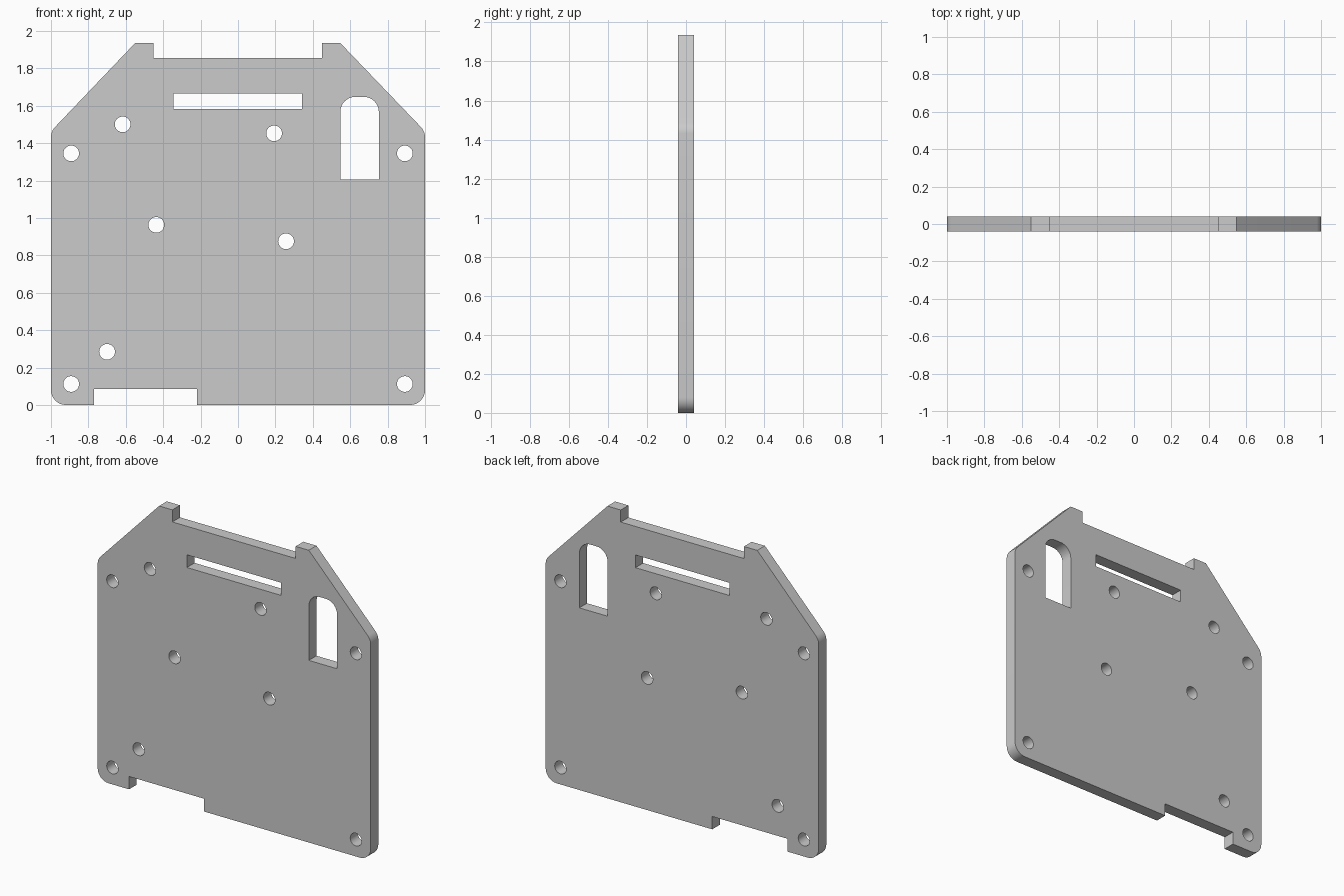
import bpy, bmesh, math
from mathutils import Vector, Matrix

HALF_THICKNESS = 0.04
HOLE_RADIUS = 0.042
CORNER = 0.08

if "Cube" in bpy.data.objects:
    bpy.data.objects.remove(bpy.data.objects["Cube"], do_unlink=True)


def rounded(corners, steps=8):
    """Polygon from (x, z, fillet radius) corners, as a list of 2D points."""
    points = []
    for i, (x, z, radius) in enumerate(corners):
        p = Vector((x, z))
        if not radius:
            points.append(p)
            continue
        a = (Vector(corners[i - 1][:2]) - p).normalized()
        b = (Vector(corners[(i + 1) % len(corners)][:2]) - p).normalized()
        half = a.angle(b) / 2
        centre = p + (a + b).normalized() * radius / math.sin(half)
        start = p + a * radius / math.tan(half) - centre
        sweep = start.angle_signed(p + b * radius / math.tan(half) - centre)
        for s in range(steps + 1):
            # angle_signed is clockwise-positive
            turn = Matrix.Rotation(-sweep * s / steps, 2)
            points.append(centre + turn @ start)
    return points


def circle(x, z, radius, sides=32):
    return [Vector((x + radius * math.cos(math.tau * i / sides),
                    z + radius * math.sin(math.tau * i / sides)))
            for i in range(sides)]


def box(x0, x1, z0, z1, top_radius=0):
    return rounded([(x0, z0, 0), (x1, z0, 0), (x1, z1, top_radius), (x0, z1, top_radius)])


def plate(name, loops):
    """Extrude the first loop, with the other loops as through holes."""
    curve = bpy.data.curves.new(name + "_profile", 'CURVE')
    curve.dimensions = '2D'
    curve.fill_mode = 'BOTH'
    curve.extrude = HALF_THICKNESS
    for loop in loops:
        spline = curve.splines.new('POLY')
        spline.points.add(len(loop) - 1)
        for point, co in zip(spline.points, loop):
            point.co = (co.x, co.y, 0, 1)
        spline.use_cyclic_u = True
    helper = bpy.data.objects.new(name + "_profile", curve)
    bpy.context.collection.objects.link(helper)
    bpy.context.view_layer.update()
    graph = bpy.context.evaluated_depsgraph_get()
    mesh = bpy.data.meshes.new_from_object(helper.evaluated_get(graph))
    bpy.data.objects.remove(helper, do_unlink=True)
    bpy.data.curves.remove(curve)

    # Stand the plate upright and weld caps to walls
    bm = bmesh.new()
    bm.from_mesh(mesh)
    bmesh.ops.rotate(bm, verts=bm.verts, matrix=Matrix.Rotation(math.pi / 2, 3, 'X'))
    bmesh.ops.remove_doubles(bm, verts=bm.verts, dist=0.0002)
    bmesh.ops.recalc_face_normals(bm, faces=bm.faces)
    bm.to_mesh(mesh)
    bm.free()
    mesh.name = name
    obj = bpy.data.objects.new(name, mesh)
    bpy.context.collection.objects.link(obj)
    return obj


# Outer outline with top recess, sloped shoulders and bottom notch
outline = rounded([
    (-1, 0, CORNER), (-0.77, 0, 0), (-0.77, 0.085, 0), (-0.22, 0.085, 0), (-0.22, 0, 0),
    (1, 0, CORNER), (1, 1.463, CORNER), (0.547, 1.935, 0),
    (0.45, 1.935, 0), (0.45, 1.855, 0), (-0.453, 1.855, 0), (-0.453, 1.935, 0),
    (-0.55, 1.935, 0), (-1, 1.463, CORNER),
])

# Long slot and round-topped window
slot = box(-0.346, 0.342, 1.582, 1.666)
window = box(0.547, 0.753, 1.206, 1.647, CORNER)

# Corner mounting holes and scattered inner holes
mounts = [(side * 0.892, z) for side in (-1, 1) for z in (0.112, 1.345)]
inner = [(-0.617, 1.5), (0.193, 1.452), (-0.437, 0.963), (0.257, 0.875), (-0.7, 0.284)]
holes = [circle(x, z, HOLE_RADIUS) for x, z in mounts + inner]

panel = plate("mounting_plate", [outline, slot, window] + holes)

# Smooth rounded walls, keep rims sharp
bpy.ops.object.select_all(action='DESELECT')
panel.select_set(True)
bpy.context.view_layer.objects.active = panel
bpy.ops.object.shade_smooth_by_angle(angle=math.radians(30))
